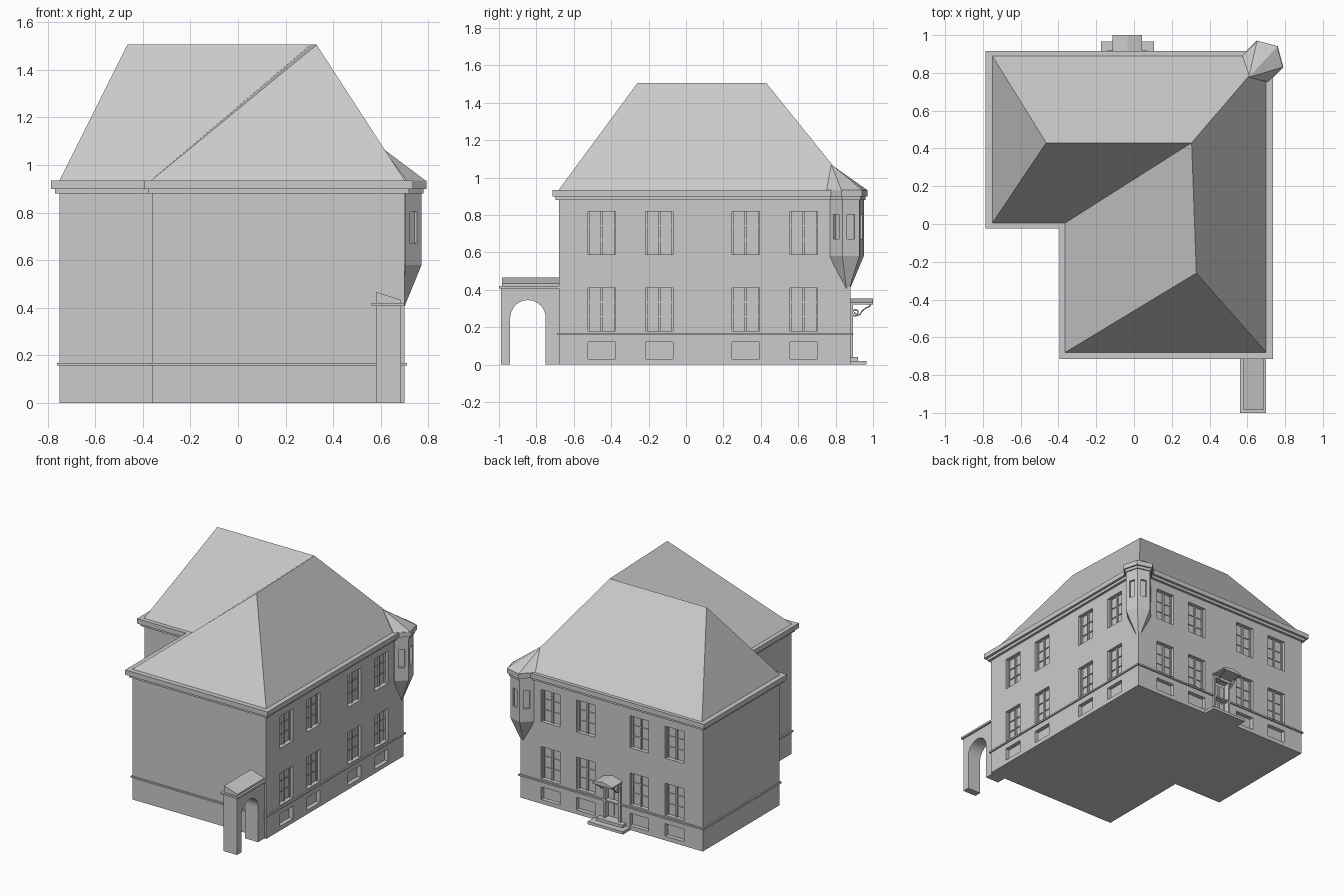
import bpy, bmesh, math
from mathutils import Vector

if "Cube" in bpy.data.objects:
    bpy.data.objects.remove(bpy.data.objects["Cube"])

def mesh(name, verts, faces):
    me = bpy.data.meshes.new(name)
    me.from_pydata([tuple(v) for v in verts], [], faces)
    bm = bmesh.new()
    bm.from_mesh(me)
    bmesh.ops.recalc_face_normals(bm, faces=bm.faces)
    bm.to_mesh(me)
    bm.free()
    ob = bpy.data.objects.new(name, me)
    bpy.context.collection.objects.link(ob)
    return ob

def extrude(name, pts, a, b, axis='z'):
    """Extrude a 2D outline from a to b along an axis."""
    put = {'z': lambda p, h: (p[0], p[1], h),
           'y': lambda p, h: (p[0], h, p[1]),
           'x': lambda p, h: (h, p[0], p[1])}[axis]
    n = len(pts)
    faces = [tuple(range(n)), tuple(range(n, 2 * n))]
    faces += [(i, (i + 1) % n, n + (i + 1) % n, n + i) for i in range(n)]
    return mesh(name, [put(p, a) for p in pts] + [put(p, b) for p in pts], faces)

def boxes(name, items):
    """One mesh from boxes: (centre, size, rotation about z)."""
    verts, faces = [], []
    for c, s, rot in items:
        k = len(verts)
        for i in range(8):
            x, y, z = [(((i >> j) & 1) - 0.5) * s[j] for j in range(3)]
            verts.append((c[0] + x * math.cos(rot) - y * math.sin(rot),
                          c[1] + x * math.sin(rot) + y * math.cos(rot), c[2] + z))
        faces += [tuple(k + i for i in f) for f in
                  [(0, 1, 3, 2), (4, 6, 7, 5), (0, 4, 5, 1), (2, 3, 7, 6), (0, 2, 6, 4), (1, 5, 7, 3)]]
    return mesh(name, verts, faces)

def cut(ob, cutter):
    cutter.hide_render = True
    m = ob.modifiers.new("cut", 'BOOLEAN')
    m.operation, m.solver, m.object = 'DIFFERENCE', 'EXACT', cutter
    bpy.context.view_layer.objects.active = ob
    bpy.ops.object.modifier_apply(modifier=m.name)
    bpy.data.objects.remove(cutter)

def plan(d):
    """L-shaped footprint grown by d."""
    return [(-0.75 - d, 0.88 + d), (-0.75 - d, 0.01 - d), (-0.36 - d, 0.01 - d),
            (-0.36 - d, -0.68 - d), (0.70 + d, -0.68 - d), (0.70 + d, 0.88 + d)]

def hexagon(r, cx=0.68, cy=0.86):
    return [(cx + r * math.cos(math.radians(45 + 60 * i)),
             cy + r * math.sin(math.radians(45 + 60 * i))) for i in range(6)]

# Main body, string course and two-step cornice
walls = extrude("walls", plan(0), 0, 0.89)
extrude("string_course", plan(0.01), 0.158, 0.169)
extrude("cornice_lower", plan(0.018), 0.88, 0.902)
extrude("cornice_upper", plan(0.035), 0.90, 0.935)

# Hipped roof with a valley
E, R = 0.935, 1.505
mesh("roof", [(-0.75, 0.89, E), (0.70, 0.89, E), (0.70, -0.68, E), (-0.365, -0.68, E),
              (-0.365, 0.005, E), (-0.75, 0.005, E),
              (-0.465, 0.43, R), (0.305, 0.43, R), (0.33, -0.26, R)],
     [(0, 6, 7, 1), (0, 5, 6), (5, 4, 7, 6), (4, 3, 8, 7), (3, 2, 8), (2, 1, 7, 8), (0, 1, 2, 3, 4, 5)])

# Windows on the right and back walls: recesses and glazing bars
holes, bars = [], []
D = 0.03
for side, centres in (('right', (-0.45, -0.143, 0.32, 0.63)), ('back', (-0.525, -0.245, 0.18, 0.46))):
    def add(dest, u, z, w, h, depth0, depth1):
        t, m = depth1 - depth0, (depth0 + depth1) / 2
        if side == 'right':
            dest.append(((0.70 - m, u, z), (t, w, h), 0))
        else:
            dest.append(((u, 0.88 - m, z), (w, t, h), 0))
    for u in centres:
        for z0, z1 in ((0.03, 0.12), (0.18, 0.41), (0.59, 0.82)):
            zc, h = (z0 + z1) / 2, z1 - z0
            add(holes, u, zc, 0.148, h, -0.05, D)
            if h > 0.1:
                add(bars, u, zc, 0.012, h, D - 0.012, D + 0.002)
                for s in (-1, 1):
                    add(bars, u + s * 0.069, zc, 0.01, h, D - 0.01, D + 0.002)
                    add(bars, u, zc + s * h / 6, 0.147, 0.006, D - 0.006, D + 0.002)
# Door recess in the back wall
DX = -0.035
holes.append(((DX, 0.88, 0.17), (0.11, 0.06, 0.26), 0))
cut(walls, boxes("opening_cutter", holes))
boxes("window_bars", bars)

# Door surround, door panels and steps
boxes("door_surround", [((DX + s * 0.062, 0.884, 0.18), (0.016, 0.02, 0.28), 0) for s in (-1, 1)]
      + [((DX, 0.884, 0.312), (0.14, 0.02, 0.02), 0)])
boxes("door_panels", [((DX + s * 0.025, 0.852, z), (0.035, 0.01, h), 0)
                      for s in (-1, 1) for z, h in ((0.10, 0.09), (0.22, 0.11))])
boxes("steps", [((DX, 0.92, 0.01), (0.28, 0.09, 0.02), 0), ((DX, 0.895, 0.03), (0.21, 0.05, 0.02), 0)])

# Door canopy with small gable and scroll brackets
extrude("canopy", [(DX - 0.078, 0.322), (DX + 0.078, 0.322), (DX + 0.078, 0.332),
                   (DX, 0.353), (DX - 0.078, 0.332)], 0.87, 1.0, 'y')
for s in (-1, 1):
    pts = []
    for i in range(22):
        a = math.radians(-560 + 560 * i / 21)
        r = 0.005 + 0.019 * i / 21
        pts.append((0.908 + r * math.cos(a), 0.279 + r * math.sin(a)))
    pts = [p for p in pts[:18]] + [(0.93, 0.268), (0.942, 0.288), (0.96, 0.302), (0.98, 0.31), (0.988, 0.323)]
    cu = bpy.data.curves.new("canopy_bracket", 'CURVE')
    cu.dimensions, cu.bevel_depth, cu.bevel_resolution = '3D', 0.004, 1
    sp = cu.splines.new('POLY')
    sp.points.add(len(pts) - 1)
    for q, p in zip(sp.points, pts):
        q.co = (DX + s * 0.06, p[0], p[1], 1)
    ob = bpy.data.objects.new("canopy_bracket", cu)
    bpy.context.collection.objects.link(ob)
    bpy.ops.object.select_all(action='DESELECT')
    ob.select_set(True)
    bpy.context.view_layer.objects.active = ob
    bpy.ops.object.convert(target='MESH')

# Hexagonal corner turret: tapering foot, walls, cornice, leaning roof
h = hexagon(0.094)
turret = mesh("turret", [(x, y, 0.89) for x, y in h] + [(x, y, 0.58) for x, y in h] + [(0.685, 0.862, 0.37)],
              [tuple(range(6))] + [(i, (i + 1) % 6, 6 + (i + 1) % 6, 6 + i) for i in range(6)]
              + [(6 + i, 6 + (i + 1) % 6, 12) for i in range(6)])
slots = []
for deg in (-45, 15, 75, 135):
    a = math.radians(deg)
    slots.append(((0.68 + 0.0814 * math.cos(a), 0.86 + 0.0814 * math.sin(a), 0.737), (0.03, 0.042, 0.13), a))
cut(turret, boxes("slot_cutter", slots))
extrude("turret_cornice_lower", hexagon(0.103), 0.88, 0.902)
extrude("turret_cornice_upper", hexagon(0.115), 0.90, 0.935)
mesh("turret_roof", [(x, y, 0.934) for x, y in hexagon(0.112)] + [(0.607, 0.776, 1.07)],
     [tuple(range(6))] + [(i, (i + 1) % 6, 6) for i in range(6)])

# Garden gate: arched wall, cap slab, sloping top
arch = [(-0.845 + 0.095 * math.cos(math.pi * i / 16), 0.25 + 0.095 * math.sin(math.pi * i / 16)) for i in range(17)]
extrude("gate_wall", [(-0.67, 0), (-0.67, 0.41), (-0.99, 0.41), (-0.99, 0), (-0.94, 0)]
        + arch[::-1] + [(-0.75, 0)], 0.58, 0.685, 'x')
boxes("gate_cap", [((0.63, -0.835, 0.414), (0.14, 0.33, 0.013), 0)])
extrude("gate_top", [(0.58, 0.415), (0.685, 0.415), (0.685, 0.433), (0.58, 0.467)], -0.985, -0.675, 'y')
